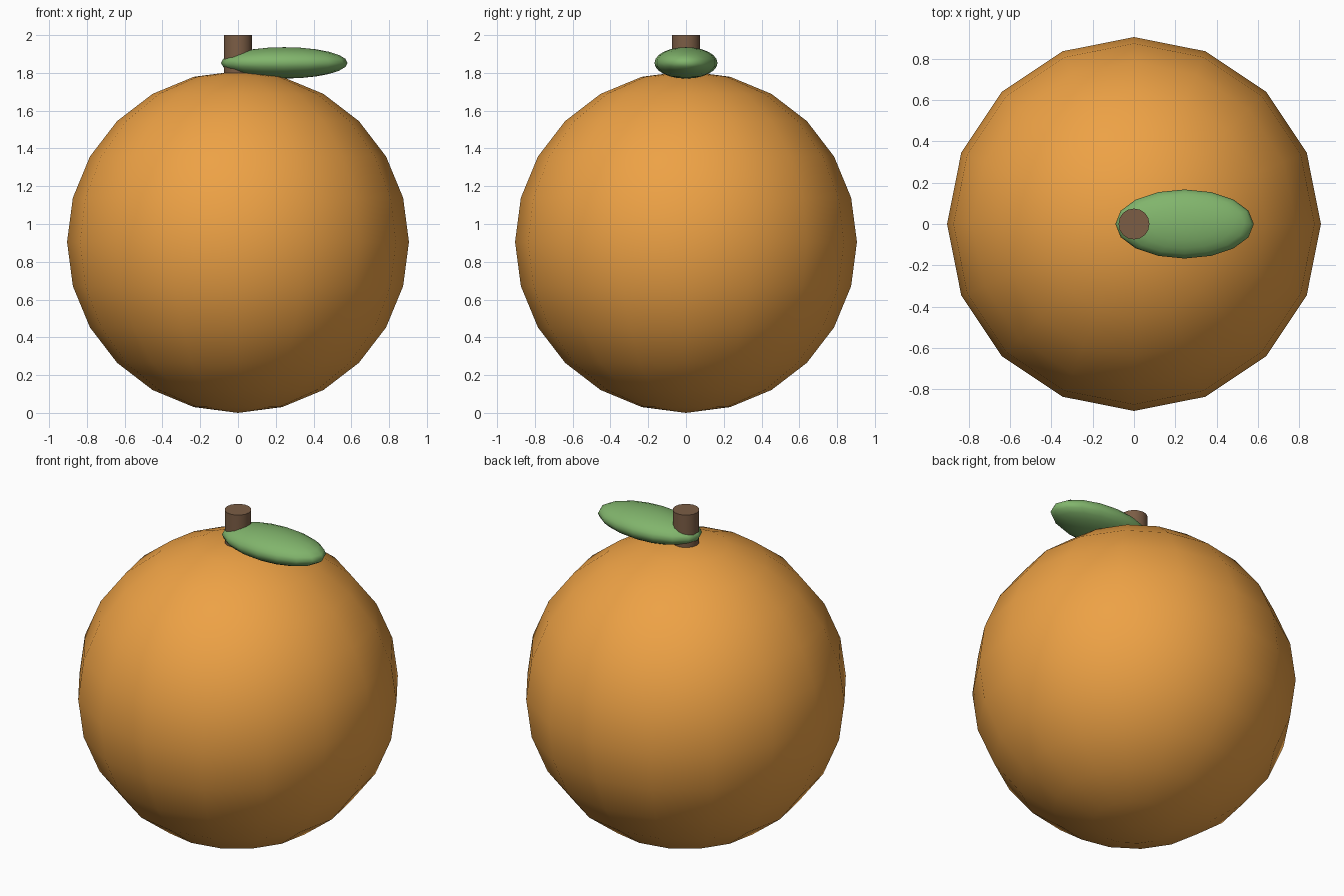
import bpy
import math

if "Cube" in bpy.data.objects:
    bpy.data.objects.remove(bpy.data.objects["Cube"])


def finish(name, color, smooth_angle):
    """Name the active object, apply its scale, colour and shade it."""
    obj = bpy.context.object
    obj.name = name
    bpy.ops.object.transform_apply(location=False, rotation=False, scale=True)
    mat = bpy.data.materials.new(name + "_colour")
    mat.diffuse_color = (*color, 1.0)
    mat.use_nodes = True
    mat.node_tree.nodes["Principled BSDF"].inputs["Base Color"].default_value = mat.diffuse_color
    obj.data.materials.append(mat)
    bpy.ops.object.shade_smooth_by_angle(angle=math.radians(smooth_angle))
    return obj


def ellipsoid(name, center, radii, color):
    bpy.ops.mesh.primitive_uv_sphere_add(segments=16, ring_count=12,
                                         radius=1.0, location=center)
    bpy.context.object.scale = radii
    return finish(name, color, 180)


# Round fruit body
ellipsoid("fruit", (0, 0, 0.905), (0.905, 0.905, 0.905), (0.85, 0.36, 0.06))

# Short stem, sunk slightly into the fruit
bpy.ops.mesh.primitive_cylinder_add(vertices=16, radius=0.075, depth=0.24,
                                    location=(0, 0, 1.88))
finish("stem", (0.20, 0.11, 0.06), 40)

# Single flattened leaf reaching out from the stem
ellipsoid("leaf", (0.245, 0, 1.853), (0.335, 0.167, 0.083), (0.22, 0.46, 0.15))
